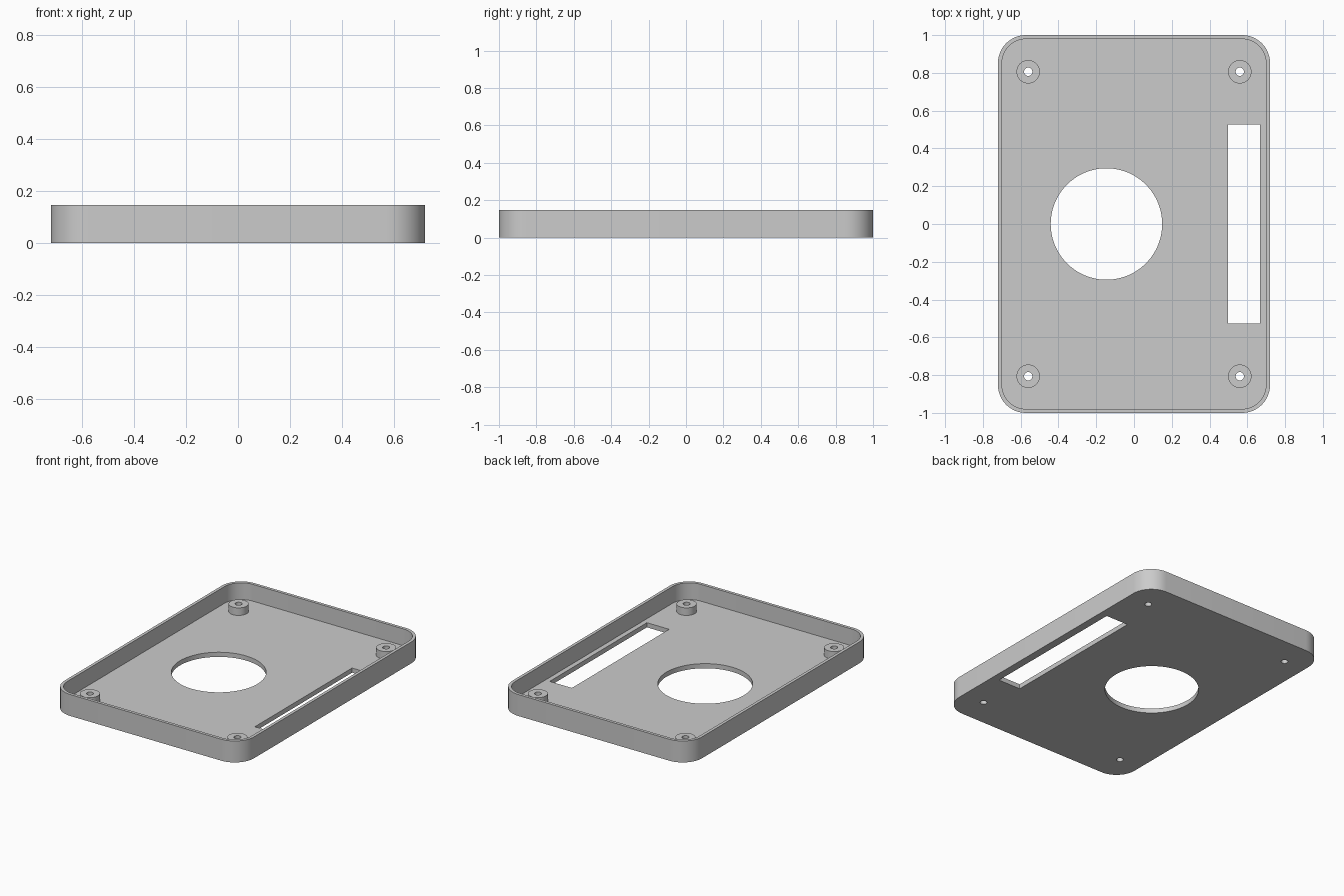
import bpy, bmesh, math

if "Cube" in bpy.data.objects:
    bpy.data.objects.remove(bpy.data.objects["Cube"], do_unlink=True)

W, L, H = 0.72, 1.0, 0.147        # half width, half length, height
WALL, FLOOR, RADIUS = 0.021, 0.032, 0.147
BOSS_X, BOSS_Y, BOSS_TOP = 0.56, 0.806, 0.084

grey = bpy.data.materials.new("plain grey")
grey.use_nodes = True
colour = (0.6, 0.6, 0.6, 1)
grey.diffuse_color = colour
grey.node_tree.nodes["Principled BSDF"].inputs["Base Color"].default_value = colour


def circle(cx, cy, r, n=32):
    return [(cx + r * math.cos(2 * math.pi * i / n),
             cy + r * math.sin(2 * math.pi * i / n)) for i in range(n)]


def rounded_rect(hx, hy, r, n=12):
    pts = []
    for k, (sx, sy) in enumerate([(1, 1), (-1, 1), (-1, -1), (1, -1)]):
        for i in range(n + 1):
            a = math.pi / 2 * (k + i / n)
            pts.append((sx * (hx - r) + r * math.cos(a),
                        sy * (hy - r) + r * math.sin(a)))
    return pts


def prism(name, outline, z0, z1):
    """Extrude a closed outline from z0 to z1."""
    bm = bmesh.new()
    base = bm.faces.new([bm.verts.new((x, y, z0)) for x, y in outline])
    top = bmesh.ops.extrude_face_region(bm, geom=[base])["geom"]
    bmesh.ops.translate(bm, vec=(0, 0, z1 - z0),
                        verts=[v for v in top if isinstance(v, bmesh.types.BMVert)])
    bmesh.ops.recalc_face_normals(bm, faces=bm.faces)
    mesh = bpy.data.meshes.new(name)
    bm.to_mesh(mesh)
    bm.free()
    mesh.materials.append(grey)
    obj = bpy.data.objects.new(name, mesh)
    bpy.context.collection.objects.link(obj)
    return obj


def combine(target, tool, operation):
    """Apply a boolean with the tool, then discard the tool."""
    mod = target.modifiers.new(tool.name, "BOOLEAN")
    mod.operation, mod.solver, mod.object = operation, "EXACT", tool
    bpy.context.view_layer.objects.active = target
    bpy.ops.object.modifier_apply(modifier=mod.name)
    bpy.data.objects.remove(tool, do_unlink=True)


# Tray with rounded corners and a thin upright wall
tray = prism("tray", rounded_rect(W, L, RADIUS), 0, H)
cavity = prism("cavity", rounded_rect(W - WALL, L - WALL, RADIUS - WALL), FLOOR, H + 0.1)
combine(tray, cavity, "DIFFERENCE")

# Drilled screw bosses in the four corners
for sx in (-1, 1):
    for sy in (-1, 1):
        x, y = sx * BOSS_X, sy * BOSS_Y
        combine(tray, prism("boss", circle(x, y, 0.062), FLOOR / 2, BOSS_TOP), "UNION")
        combine(tray, prism("screw_hole", circle(x, y, 0.022, 24), -0.1, H), "DIFFERENCE")

# Round opening and long side slot through the floor
combine(tray, prism("round_opening", circle(-0.146, 0, 0.295, 96), -0.1, H), "DIFFERENCE")
slot = [(0.497, -0.527), (0.666, -0.527), (0.666, 0.527), (0.497, 0.527)]
combine(tray, prism("side_slot", slot, -0.1, H), "DIFFERENCE")

# Smooth round walls, crisp edges
bpy.ops.object.select_all(action="DESELECT")
tray.select_set(True)
bpy.context.view_layer.objects.active = tray
bpy.ops.object.shade_smooth_by_angle(angle=math.radians(30))
